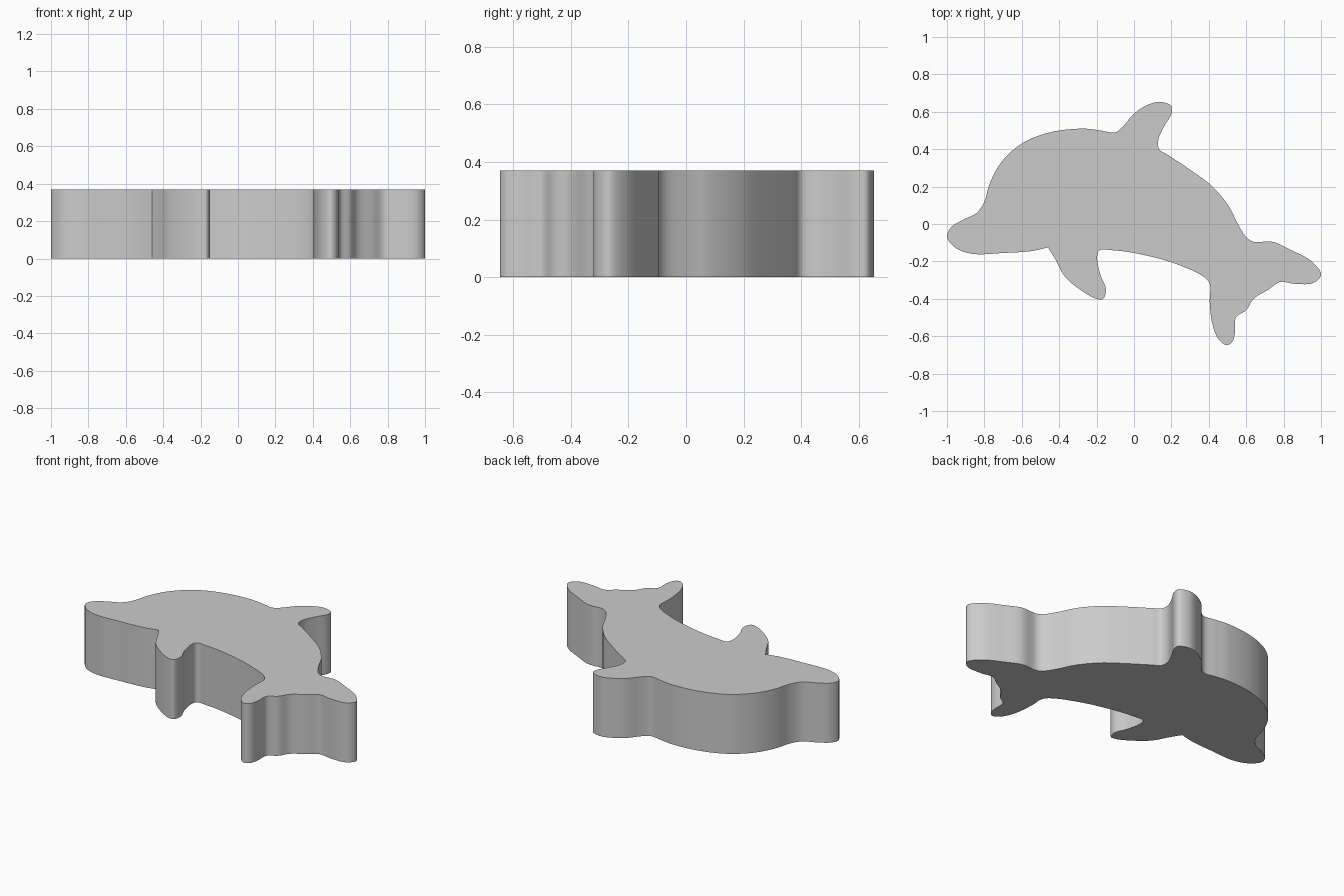
import bpy
import bmesh
import math
from mathutils import Vector

HEIGHT = 0.37
STEPS = 6

default_cube = bpy.data.objects.get("Cube")
if default_cube:
    bpy.data.objects.remove(default_cube, do_unlink=True)

# Outline key points in hundredths, clockwise from the flipper's front root
belly_front = [(-46, -12.5), (-55, -14.5), (-70, -15.5), (-86, -16), (-95, -13)]
head = [(-100, -7), (-98, -2), (-92, 2), (-84, 6), (-80, 12), (-77, 22), (-71, 33)]
back = [(-60, 43), (-45, 49), (-27, 51), (-18, 50), (-10, 49)]
dorsal_fin = [(-6, 52), (0, 59), (8, 64), (14, 65.3), (20, 63), (20, 59),
              (16, 52), (13, 45), (13.5, 40)]
rear_back = [(18, 37), (30, 29), (42, 20), (51, 9), (55, 1), (60, -7)]
upper_fluke = [(64, -9.5), (74, -9.5), (83, -13.5), (95, -20), (100, -27),
               (96, -31.5), (86, -32), (78, -31), (72, -35), (64, -40)]
lower_fluke = [(60, -46), (54.5, -50), (54, -58), (52.5, -63), (49.5, -64.7),
               (45.5, -62), (42, -54), (40.5, -42), (40.5, -32)]
belly_rear = [(37, -28), (20, -20.5), (0, -15.5), (-12, -14), (-18.5, -14)]
flipper = [(-19.7, -18), (-18, -27), (-15, -35), (-16.5, -40), (-20, -40),
           (-29, -35), (-37, -28), (-42, -19)]


def smooth_outline(keys):
    """Centripetal spline through the keys, closing on a sharp corner at the first."""
    pts = [Vector(k) / 100 for k in keys]
    pts = [pts[0] * 2 - pts[1]] + pts + [pts[0], pts[0] * 2 - pts[-1]]
    result = []
    for a, b, c, d in zip(pts, pts[1:], pts[2:], pts[3:]):
        ta = 0
        tb = ta + math.sqrt((b - a).length)
        tc = tb + math.sqrt((c - b).length)
        td = tc + math.sqrt((d - c).length)
        for i in range(STEPS):
            t = tb + (tc - tb) * i / STEPS
            ab = a.lerp(b, (t - ta) / (tb - ta))
            bc = b.lerp(c, (t - tb) / (tc - tb))
            cd = c.lerp(d, (t - tc) / (td - tc))
            abc = ab.lerp(bc, (t - ta) / (tc - ta))
            bcd = bc.lerp(cd, (t - tb) / (td - tb))
            result.append(abc.lerp(bcd, (t - tb) / (tc - tb)))
    return result


# Single flat material
grey = bpy.data.materials.new("plain_grey")
grey.use_nodes = True
colour = (0.6, 0.6, 0.6, 1)
grey.diffuse_color = colour
grey.node_tree.nodes["Principled BSDF"].inputs["Base Color"].default_value = colour

# Dolphin slab: outline face extruded straight up
outline = smooth_outline(belly_front + head + back + dorsal_fin + rear_back
                         + upper_fluke + lower_fluke + belly_rear + flipper)
bm = bmesh.new()
base = bm.faces.new([bm.verts.new((p.x, p.y, 0)) for p in outline])
extruded = bmesh.ops.extrude_face_region(bm, geom=[base], use_keep_orig=True)
top_verts = [v for v in extruded["geom"] if isinstance(v, bmesh.types.BMVert)]
bmesh.ops.translate(bm, verts=top_verts, vec=(0, 0, HEIGHT))
bmesh.ops.recalc_face_normals(bm, faces=bm.faces)

mesh = bpy.data.meshes.new("dolphin_slab")
bm.to_mesh(mesh)
bm.free()
mesh.materials.append(grey)
slab = bpy.data.objects.new("dolphin_slab", mesh)
bpy.context.collection.objects.link(slab)

# Smooth walls with crisp top and bottom rims
bpy.ops.object.select_all(action="DESELECT")
slab.select_set(True)
bpy.context.view_layer.objects.active = slab
bpy.ops.object.shade_smooth_by_angle(angle=math.radians(35))
